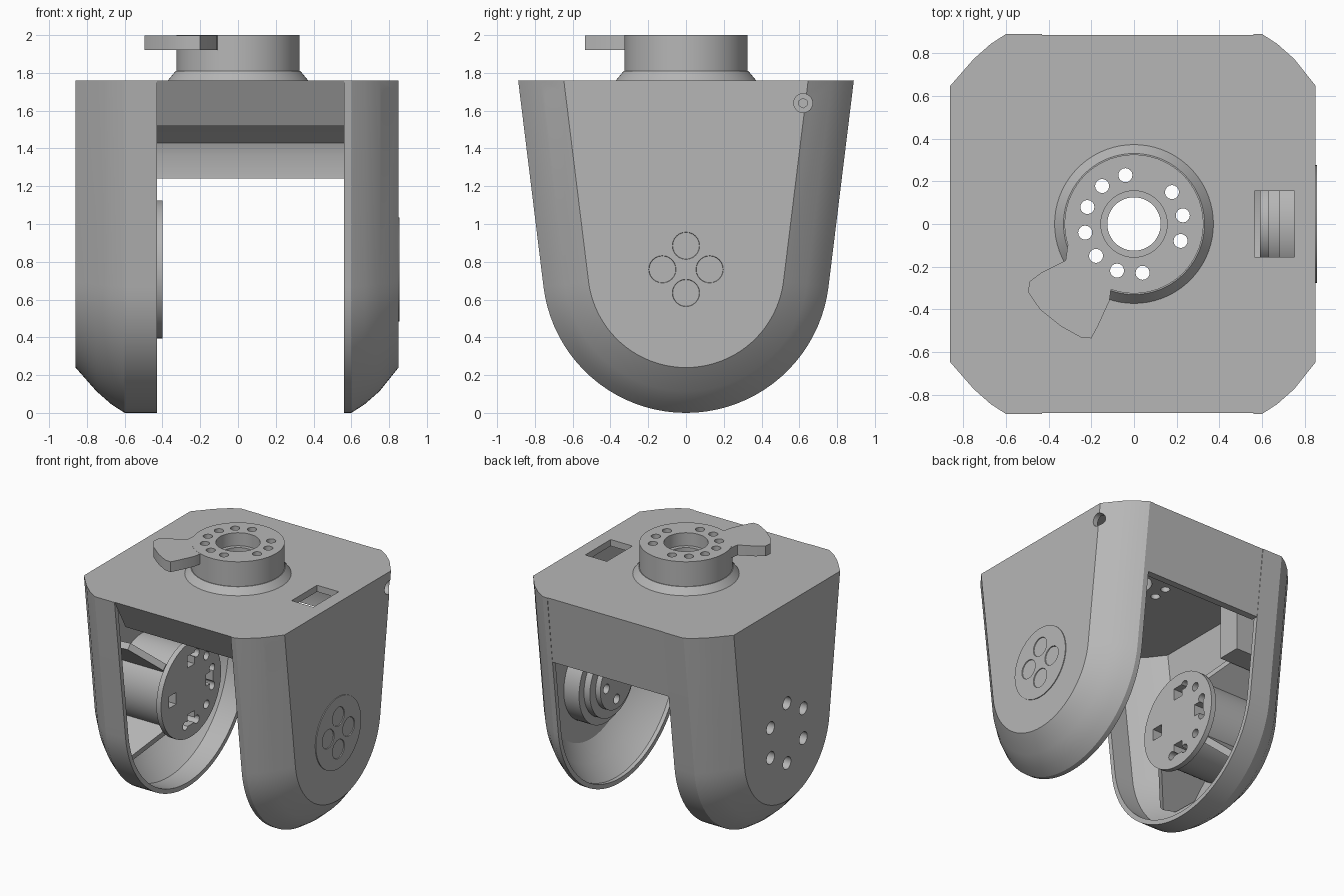
import bpy, bmesh, math
from mathutils import Vector

if "Cube" in bpy.data.objects:
    bpy.data.objects.remove(bpy.data.objects["Cube"])

grey = bpy.data.materials.new("plain grey")
grey.use_nodes = True
grey.diffuse_color = (0.47, 0.47, 0.47, 1)
grey.node_tree.nodes["Principled BSDF"].inputs["Base Color"].default_value = (0.47, 0.47, 0.47, 1)

AXLE = 0.76      # height of the pivot axis
TOP = 1.76       # height of the deck
TILT = math.radians(7)


def finish(name, bm):
    bmesh.ops.recalc_face_normals(bm, faces=bm.faces)
    mesh = bpy.data.meshes.new(name)
    bm.to_mesh(mesh)
    bm.free()
    mesh.materials.append(grey)
    obj = bpy.data.objects.new(name, mesh)
    bpy.context.collection.objects.link(obj)
    return obj


def loft(name, rings):
    bm = bmesh.new()
    loops = [[bm.verts.new(p) for p in ring] for ring in rings]
    n = len(loops[0])
    for a, b in zip(loops, loops[1:]):
        for i in range(n):
            j = (i + 1) % n
            bm.faces.new((a[i], a[j], b[j], b[i]))
    bm.faces.new(loops[0])
    bm.faces.new(loops[-1])
    return finish(name, bm)


def rod(name, start, end, r1, r2=None, sides=48):
    a, b = Vector(start), Vector(end)
    bm = bmesh.new()
    bmesh.ops.create_cone(bm, cap_ends=True, segments=sides, radius1=r1,
                          radius2=r1 if r2 is None else r2, depth=(b - a).length)
    turn = (b - a).to_track_quat('Z', 'Y')
    for v in bm.verts:
        v.co = turn @ v.co + (a + b) / 2
    return finish(name, bm)


def box(name, low, high):
    ring = [(low[0], low[1]), (high[0], low[1]), (high[0], high[1]), (low[0], high[1])]
    return loft(name, [[(x, y, z) for x, y in ring] for z in (low[2], high[2])])


def cut(obj, cutters):
    bpy.context.view_layer.objects.active = obj
    for c in cutters:
        m = obj.modifiers.new("cut", 'BOOLEAN')
        m.operation = 'DIFFERENCE'
        m.solver = 'EXACT'
        m.object = c
        bpy.ops.object.modifier_apply(modifier=m.name)


def discard(cutters):
    for c in cutters:
        bpy.data.objects.remove(c)


def xrod(name, x0, x1, r, y=0.0, z=AXLE, r2=None, sides=48):
    return rod(name, (x0, y, z), (x1, y, z), r, r2, sides)


def ring_of(count, radius, offset=0.0):
    for i in range(count):
        a = math.tau * i / count + offset
        yield radius * math.cos(a), AXLE + radius * math.sin(a)


# Hollow U-shaped arms
def outline(x, r, top=TOP):
    edge = r * math.cos(TILT) + (top - AXLE + r * math.sin(TILT)) * math.tan(TILT)
    pts = [(x, edge, top)]
    for i in range(41):
        a = -TILT - (math.pi - 2 * TILT) * i / 40
        pts.append((x, r * math.cos(a), AXLE + r * math.sin(a)))
    return pts + [(x, -edge, top)]


def arm(name, side, rim, face):
    inner = [(face - 0.04, 0.49), (0.72, 0.62), (0.59, 0.725), (rim, 0.725)]
    outer = [(rim, 0.76), (0.6, 0.76), (0.67, 0.715), (0.75, 0.645), (face, 0.52)]
    rings = [outline(side * x, r, TOP - 0.05) for x, r in inner]
    rings += [outline(side * x, r) for x, r in outer]
    return loft(name, rings)


right_arm = arm("pivot_arm", 1, 0.56, 0.85)
left_arm = arm("hub_arm", -1, 0.43, 0.86)

# Deck with sloped front lip and deep back wall
section = [(-0.885, TOP), (0.885, TOP), (0.823, 1.24), (0.77, 1.24), (0.775, 1.36),
           (0.75, 1.43), (0.68, 1.48), (0.62, 1.52), (0.6, 1.71), (-0.72, 1.71),
           (-0.71, 1.52), (-0.755, 1.52)]
deck = loft("deck", [[(x, y, z) for y, z in section] for x in (-0.43, 0.56)])

# Turret on the deck
collar = rod("turret_collar", (0, 0, TOP - 0.01), (0, 0, 1.81), 0.38, 0.33, 72)
turret = rod("turret", (0, 0, 1.8), (0, 0, 2), 0.325, sides=72)
flag_path = [(-0.15, -0.05), (-0.31, -0.1), (-0.32, -0.17), (-0.43, -0.225), (-0.49, -0.27),
             (-0.495, -0.32), (-0.44, -0.4), (-0.34, -0.48), (-0.25, -0.53), (-0.2, -0.535),
             (-0.17, -0.48), (-0.115, -0.36), (-0.1, -0.25)]
flag = loft("turret_flag", [[(x, y, z) for x, y in flag_path] for z in (1.92, 1.999)])
bolts = []
for k in range(12):
    if k not in (7, 11):
        a = math.radians(100 + 30 * k)
        x, y = 0.232 * math.cos(a), 0.232 * math.sin(a)
        bolts.append(rod("cutter", (x, y, 1.4), (x, y, 2.1), 0.033, sides=16))
bore = rod("cutter", (0, 0, 1.4), (0, 0, 2.1), 0.125)
mouth = rod("cutter", (0, 0, 1.9), (0, 0, 2.1), 0.155)
cut(turret, bolts + [bore, mouth])
cut(collar, bolts + [bore])
cut(deck, bolts + [bore])
cut(flag, [b for b in bolts if b.data.vertices[0].co.x < 0])
discard(bolts + [bore, mouth])

# Cable slot, pivot seat and screw pockets in the pivot arm
slot = box("cutter", (0.565, -0.155, 1.65), (0.75, 0.155, 1.9))
seat = xrod("cutter", 0.7, 0.95, 0.288, sides=64)
pockets, pilots = [], []
for y, z in ((-0.7, 1.67), (0.62, 1.64)):
    pockets.append(xrod("cutter", 0.64, 0.95, 0.05, y, z, sides=24))
    pilots.append((y, z))
cut(right_arm, [slot, seat] + pockets)
discard([slot, seat] + pockets)
for i, (y, z) in enumerate(pilots):
    screw = xrod(f"screw_{i + 1}", 0.6, 0.73, 0.052, y, z, sides=24)
    socket = xrod("cutter", 0.69, 0.8, 0.025, y, z, sides=6)
    cut(screw, [socket])
    discard([socket])

# Pivot bearing: outer cover, flange and inner boss
cover = xrod("pivot_cover", 0.79, 0.856, 0.275, sides=64)
flange = xrod("pivot_flange", 0.68, 0.81, 0.33, sides=64)
shoulder = xrod("pivot_shoulder", 0.63, 0.69, 0.27, sides=64)
boss = xrod("pivot_boss", 0.59, 0.64, 0.2)
holes = []
for y, z in ring_of(4, 0.125):
    holes.append(xrod("cutter", 0.8, 0.88, 0.055, y, z, r2=0.08, sides=24))
    holes.append(xrod("cutter", 0.5, 0.9, 0.036, y, z, sides=16))
for part in (cover, flange, shoulder, boss):
    cut(part, holes)
discard(holes)

# Hub drum and drilled plate inside the hub arm
drum = xrod("hub_drum", -0.84, -0.43, 0.32, sides=64)
plate = xrod("hub_plate", -0.44, -0.4, 0.365, sides=64)
hub_bore = xrod("cutter", -0.8, -0.3, 0.135)
ring_holes = [xrod("cutter", -0.55, -0.3, 0.032, y, z, sides=16)
              for y, z in ring_of(12, 0.265, math.radians(15))]
windows = [box("cutter", (-0.52, y - 0.045, z - 0.045), (-0.3, y + 0.045, z + 0.045))
           for y, z in ring_of(4, 0.225, math.radians(90))]
cut(drum, [hub_bore] + ring_holes + windows)
cut(plate, [hub_bore] + ring_holes + windows)
discard([hub_bore] + ring_holes + windows)

# Mounting holes on the outside of the hub arm
mounts = [xrod("cutter", -0.95, -0.7, 0.048, y, z, sides=24)
          for y, z in ring_of(6, 0.23, math.radians(30))]
cut(left_arm, mounts)
cut(drum, mounts)
discard(mounts)

# Tapered ribs from the drum to the arm wall
for i in range(4):
    a = math.radians(45 + 90 * i)
    out = Vector((0, math.cos(a), math.sin(a)))
    across = Vector((0, -math.sin(a), math.cos(a))) * 0.025
    centre = Vector((0, 0, AXLE))
    flank = [(-0.82, 0.28), (-0.45, 0.28), (-0.45, 0.36), (-0.62, 0.62), (-0.72, 0.6), (-0.82, 0.48)]
    loft(f"hub_rib_{i + 1}", [[centre + Vector((x, 0, 0)) + out * d + across * s
                              for x, d in flank] for s in (-1, 1)])

# Stop block behind the hub
box("stop_block", (-0.8, 0.4, 1.1), (-0.45, 0.58, 1.55))

# Smooth the round surfaces, keep hard edges
bpy.ops.object.select_all(action='DESELECT')
for obj in bpy.context.collection.objects:
    if obj.type == 'MESH' and grey.name in obj.data.materials:
        obj.select_set(True)
        bpy.context.view_layer.objects.active = obj
bpy.ops.object.shade_smooth_by_angle(angle=math.radians(30))
